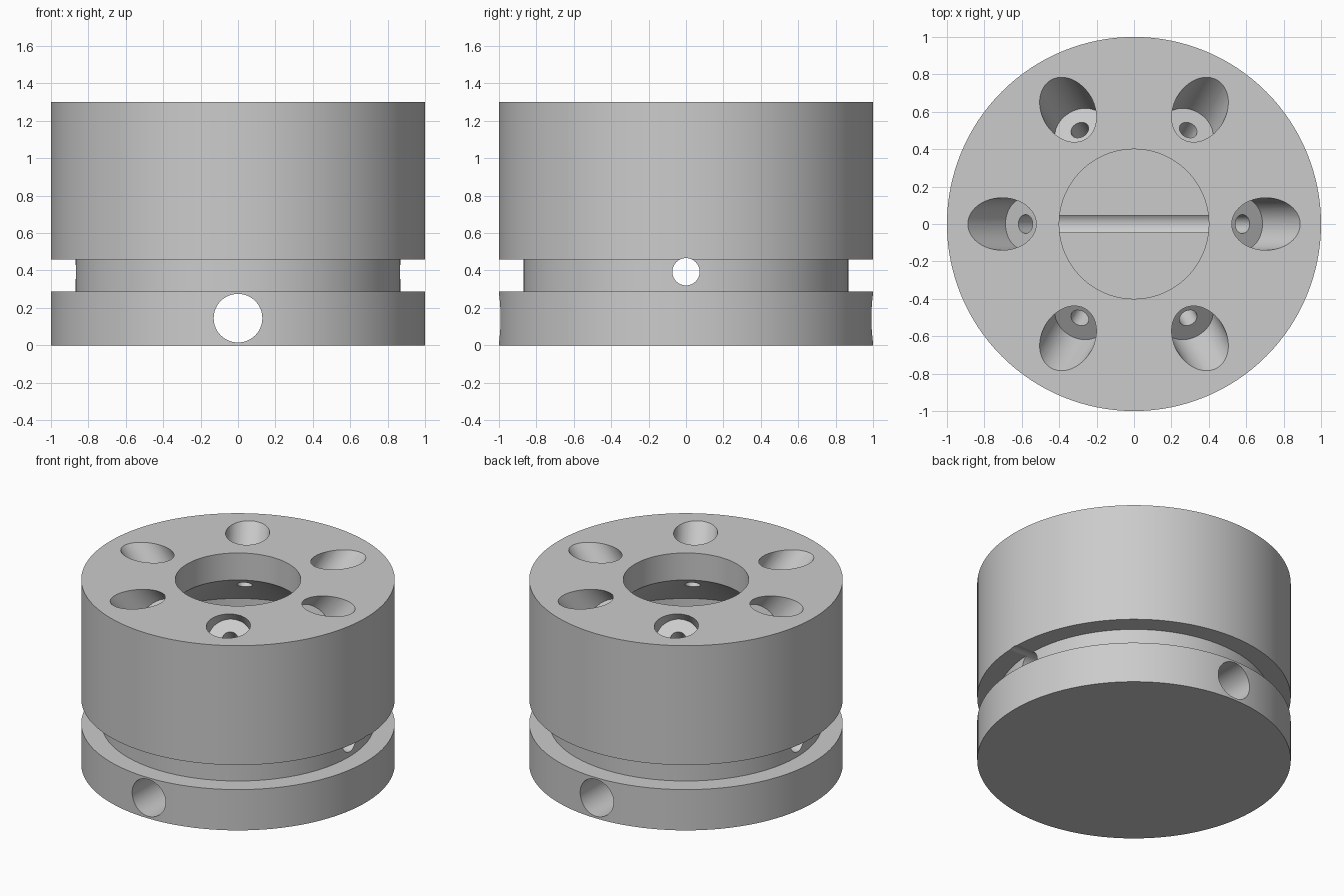
import bpy
import bmesh
import math
from mathutils import Vector, Matrix

cube = bpy.data.objects.get("Cube")
if cube:
    bpy.data.objects.remove(cube, do_unlink=True)

# Single plain material
grey = bpy.data.materials.new("plain_grey")
grey.use_nodes = True
colour = (0.6, 0.6, 0.6, 1.0)
grey.diffuse_color = colour
grey.node_tree.nodes["Principled BSDF"].inputs["Base Color"].default_value = colour


def link(name, bm):
    mesh = bpy.data.meshes.new(name)
    bm.to_mesh(mesh)
    bm.free()
    mesh.materials.append(grey)
    obj = bpy.data.objects.new(name, mesh)
    bpy.context.collection.objects.link(obj)
    return obj


def lathe(name, profile, steps):
    bm = bmesh.new()
    verts = [bm.verts.new((r, 0, z)) for r, z in profile]
    edges = [bm.edges.new(pair) for pair in zip(verts, verts[1:])]
    bmesh.ops.spin(bm, geom=verts + edges, cent=(0, 0, 0), axis=(0, 0, 1),
                   angle=math.tau, steps=steps, use_merge=True)
    bmesh.ops.remove_doubles(bm, verts=bm.verts, dist=1e-4)
    bmesh.ops.recalc_face_normals(bm, faces=bm.faces)
    return link(name, bm)


def drill(body, start, end, radius, segments=48):
    """Cut a round hole running from start to end."""
    start, end = Vector(start), Vector(end)
    axis = end - start
    turn = axis.to_track_quat("Z", "Y").to_matrix().to_4x4()
    bm = bmesh.new()
    bmesh.ops.create_cone(bm, cap_ends=True, segments=segments, radius1=radius,
                          radius2=radius, depth=axis.length,
                          matrix=Matrix.Translation((start + end) / 2) @ turn)
    cutter = link("drill_cutter", bm)
    cutter.hide_render = True
    mod = body.modifiers.new("hole", "BOOLEAN")
    mod.operation = "DIFFERENCE"
    mod.solver = "EXACT"
    mod.object = cutter
    bpy.context.view_layer.objects.active = body
    bpy.ops.object.modifier_apply(modifier=mod.name)
    bpy.data.objects.remove(cutter, do_unlink=True)


# Round body with outer groove, top bore and undercut inner chamber
TILT = math.radians(40)
BORE_LIP, CHAMBER_R, FLOOR = 1.11, 0.75, 0.45
chamber_top = BORE_LIP - (CHAMBER_R - 0.4) * math.tan(TILT)
body = lathe("grooved_body", [
    (0, 0), (1, 0), (1, 0.287), (0.87, 0.287), (0.87, 0.46), (1, 0.46),
    (1, 1.3), (0.4, 1.3), (0.4, BORE_LIP), (CHAMBER_R, chamber_top),
    (CHAMBER_R, FLOOR), (0, FLOOR)], 128)

# Cross holes: a wide one front to back, a narrow one side to side
drill(body, (0, -1.2, 0.145), (0, 1.2, 0.145), 0.13, 64)
drill(body, (-1.2, 0, 0.393), (1.2, 0, 0.393), 0.073)

# Six tilted screw pockets, each with a small hole into the chamber
for i in range(6):
    angle = i * math.tau / 6
    out = Vector((math.cos(angle), math.sin(angle), 0))
    seat = out * 0.58 + Vector((0, 0, 1.15))
    axis = out * math.sin(TILT) + Vector((0, 0, math.cos(TILT)))
    drill(body, seat, seat + axis * 0.6, 0.14)
    drill(body, seat - axis * 0.2, seat + axis * 0.1, 0.05, 32)

# Smooth round walls, crisp rims
bpy.ops.object.select_all(action="DESELECT")
body.select_set(True)
bpy.context.view_layer.objects.active = body
bpy.ops.object.shade_smooth_by_angle(angle=math.radians(30))
